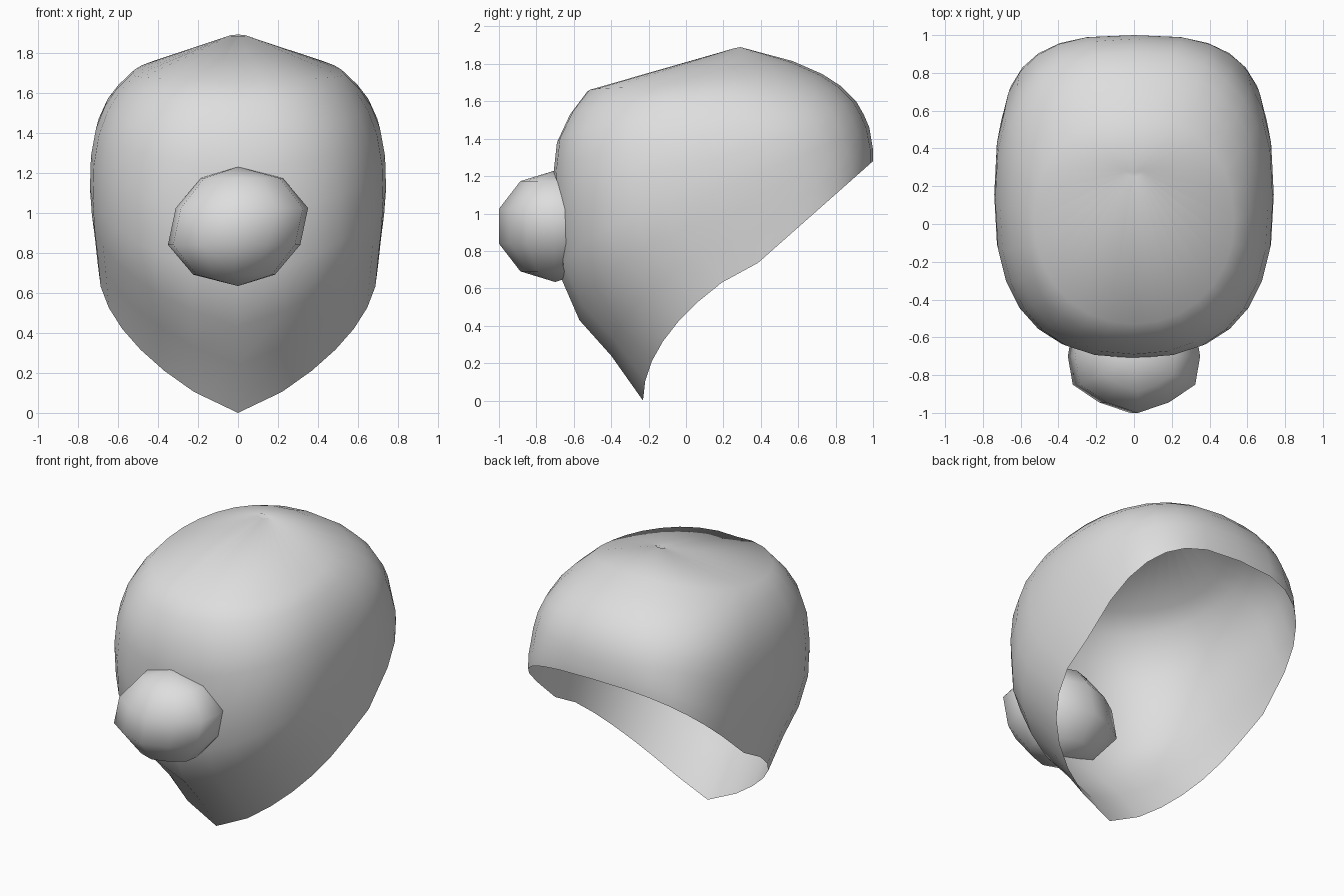
import bpy
import bmesh
from math import sin, cos, pi, atan2, copysign

if "Cube" in bpy.data.objects:
    bpy.data.objects.remove(bpy.data.objects["Cube"])

grey = bpy.data.materials.new("light grey")
grey.use_nodes = True
colour = (0.73, 0.73, 0.73, 1)
grey.diffuse_color = colour
grey.node_tree.nodes["Principled BSDF"].inputs["Base Color"].default_value = colour


def finish(bm, name):
    bmesh.ops.recalc_face_normals(bm, faces=bm.faces)
    mesh = bpy.data.meshes.new(name)
    bm.to_mesh(mesh)
    bm.free()
    mesh.materials.append(grey)
    for face in mesh.polygons:
        face.use_smooth = True
    obj = bpy.data.objects.new(name, mesh)
    bpy.context.collection.objects.link(obj)
    return obj


def signed_power(value, exponent):
    return copysign(abs(value) ** exponent, value)


# Hood rings from the open rim upward:
# front y, front z, back y, back z, half width, front and back squareness, side sag
RINGS = [
    (-.23, 0, 1.0, 1.28, .70, 2.6, 2.9, 0),
    (-.40, .24, 1.0, 1.34, .715, 2.6, 2.9, 0),
    (-.57, .43, .99, 1.40, .73, 2.6, 2.8, 0),
    (-.67, .66, .98, 1.46, .74, 2.6, 2.7, 0),
    (-.70, .95, .95, 1.53, .735, 2.55, 2.6, 0),
    (-.71, 1.2, .91, 1.60, .71, 2.45, 2.5, .01),
    (-.69, 1.38, .83, 1.68, .665, 2.3, 2.4, .02),
    (-.62, 1.53, .73, 1.745, .61, 2.2, 2.3, .04),
    (-.53, 1.65, .57, 1.815, .53, 2.05, 2.2, .05),
    (.25, 1.88, .29, 1.89, .04, 2, 2, 0),
]
SEGMENTS = 28


def hood_ring(bm, ring):
    front_y, front_z, back_y, back_z, width, front_square, back_square, sag = ring
    verts = []
    for i in range(SEGMENTS):
        angle = 2 * pi * i / SEGMENTS
        in_front = cos(angle) > 0
        power = 2 / (front_square if in_front else back_square)
        side = signed_power(sin(angle), power)
        depth = .5 - .5 * signed_power(cos(angle), power)
        # The rim sweeps up quickly from the chin, then climbs straight to the back
        around = min(angle, 2 * pi - angle) / pi
        rise = 1.15 * around if in_front else .15 + .85 * depth
        y = front_y + (back_y - front_y) * depth
        z = front_z + (back_z - front_z) * rise - sag * side * side
        verts.append(bm.verts.new((width * side, y, z)))
    return verts


# Hollow hood, open below and behind, gathered to a small dimpled peak
bm = bmesh.new()
rings = [hood_ring(bm, ring) for ring in RINGS]
for low, high in zip(rings, rings[1:]):
    for i in range(SEGMENTS):
        j = (i + 1) % SEGMENTS
        bm.faces.new((low[i], low[j], high[j], high[i]))
peak = bm.verts.new((0, .27, 1.875))
for i in range(SEGMENTS):
    bm.faces.new((rings[-1][i], rings[-1][(i + 1) % SEGMENTS], peak))
finish(bm, "hood")

# Lumpy round nose set into the front wall, with soft ribs from pole to pole
bm = bmesh.new()
bmesh.ops.create_uvsphere(bm, u_segments=12, v_segments=5, radius=1)
for v in bm.verts:
    x, y, z = v.co
    rib = .97 + .03 * cos(6 * atan2(x, y))
    lean = .07 * z * (1 - z * z)
    v.co = (.37 * rib * x + lean, -.7 + .316 * rib * y, .932 + .298 * z)
finish(bm, "nose")
